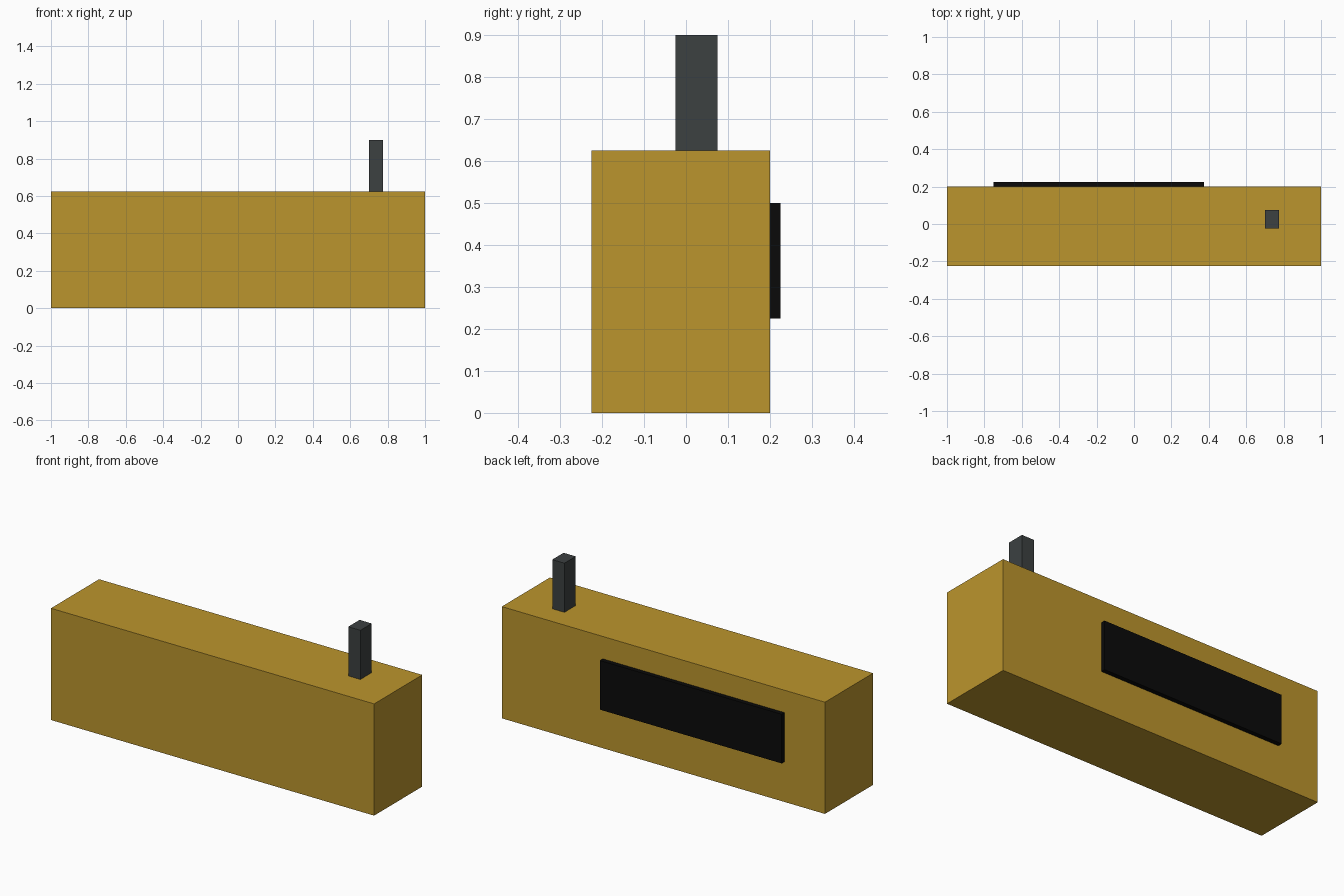
import bpy
import bmesh
from mathutils import Vector

if "Cube" in bpy.data.objects:
    bpy.data.objects.remove(bpy.data.objects["Cube"])


def material(name, rgb):
    mat = bpy.data.materials.new(name)
    mat.diffuse_color = (*rgb, 1.0)
    mat.use_nodes = True
    mat.node_tree.nodes["Principled BSDF"].inputs["Base Color"].default_value = mat.diffuse_color
    return mat


def box(name, low, high, mat):
    """Axis-aligned box between two opposite corners."""
    low, high = Vector(low), Vector(high)
    bm = bmesh.new()
    bmesh.ops.create_cube(bm, size=1.0)
    bmesh.ops.scale(bm, vec=high - low, verts=bm.verts)
    mesh = bpy.data.meshes.new(name)
    bm.to_mesh(mesh)
    bm.free()
    mesh.materials.append(mat)
    obj = bpy.data.objects.new(name, mesh)
    obj.location = (low + high) / 2
    bpy.context.collection.objects.link(obj)
    return obj


ochre = material("ochre", (0.50, 0.30, 0.026))
charcoal = material("charcoal", (0.045, 0.052, 0.053))
black = material("black", (0.003, 0.003, 0.003))

# Main body block
box("body", (-1.0, -0.225, 0.0), (1.0, 0.2, 0.625), ochre)
# Upright post on the top
box("post", (0.7, -0.025, 0.625), (0.775, 0.075, 0.9), charcoal)
# Raised panel on the back
box("back_panel", (-0.75, 0.2, 0.225), (0.375, 0.225, 0.5), black)
